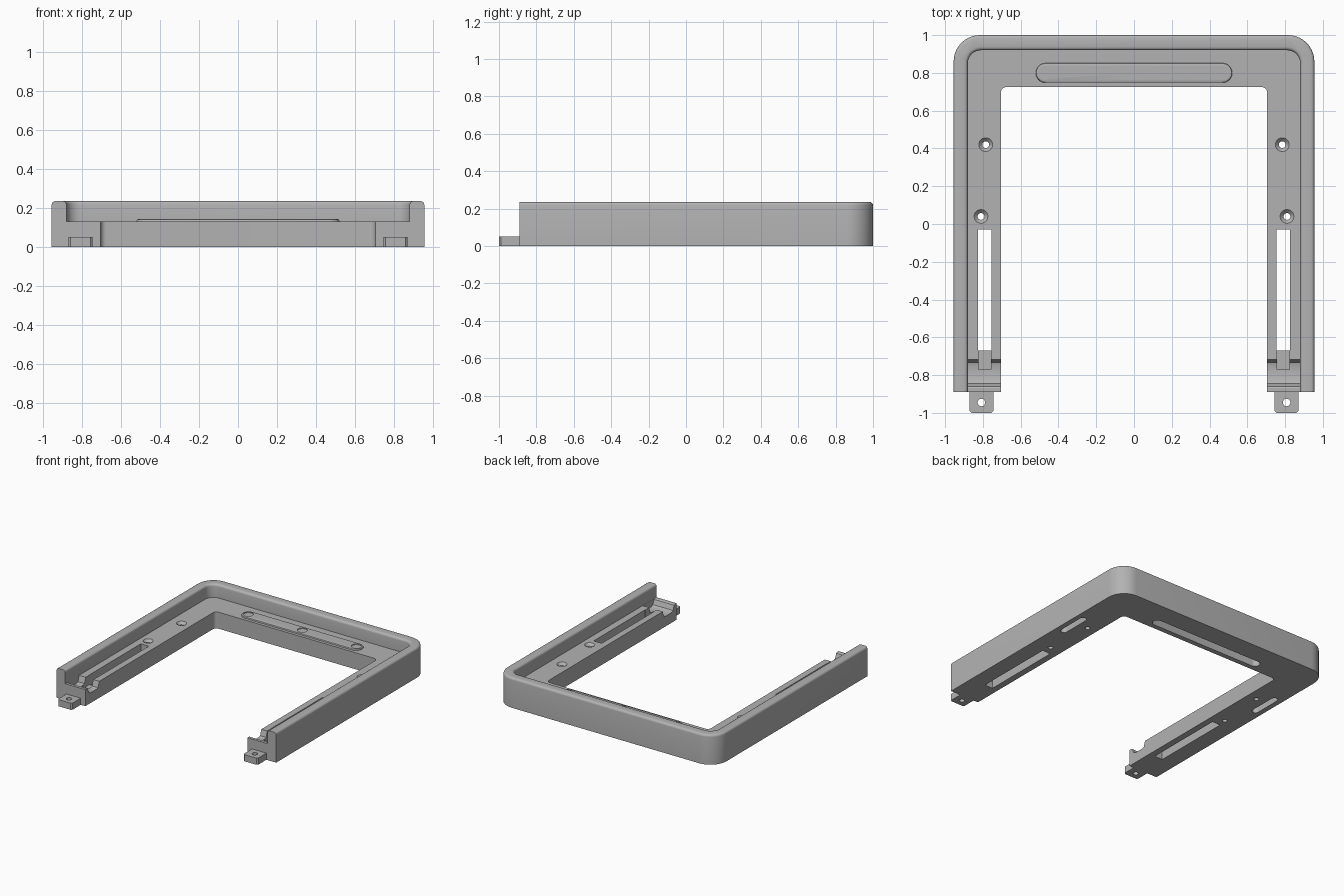
import bpy, bmesh, math

if "Cube" in bpy.data.objects:
    bpy.data.objects.remove(bpy.data.objects["Cube"])

grey = bpy.data.materials.new("warm_grey")
grey.diffuse_color = (0.45, 0.45, 0.45, 1)
grey.use_nodes = True
grey.node_tree.nodes["Principled BSDF"].inputs["Base Color"].default_value = grey.diffuse_color


def prism(name, pts, a, b, axis="z"):
    """Extrude a closed 2D outline along z (xy outline) or x (yz outline)."""
    place = (lambda p, h: (p[0], p[1], h)) if axis == "z" else (lambda p, h: (h, p[0], p[1]))
    bm = bmesh.new()
    face = bm.faces.new([bm.verts.new(place(p, a)) for p in pts])
    top = bmesh.ops.extrude_face_region(bm, geom=[face])["geom"]
    for v in (g for g in top if isinstance(g, bmesh.types.BMVert)):
        if axis == "z":
            v.co.z = b
        else:
            v.co.x = b
    bmesh.ops.recalc_face_normals(bm, faces=bm.faces)
    return to_object(name, bm)


def to_object(name, bm):
    mesh = bpy.data.meshes.new(name)
    bm.to_mesh(mesh)
    bm.free()
    mesh.materials.append(grey)
    ob = bpy.data.objects.new(name, mesh)
    bpy.context.collection.objects.link(ob)
    return ob


def arc(cx, cy, r, a0, a1, n=10):
    return [(cx + r * math.cos(math.radians(a0 + (a1 - a0) * i / n)),
             cy + r * math.sin(math.radians(a0 + (a1 - a0) * i / n))) for i in range(n + 1)]


def arch(hx, back, r, front):
    """Rectangle with its two back corners rounded, right to left."""
    return ([(hx, front)] + arc(hx - r, back - r, r, 0, 90)
            + arc(-hx + r, back - r, r, 90, 180) + [(-hx, front)])


def box(x0, x1, y0, y1):
    return [(x0, y0), (x1, y0), (x1, y1), (x0, y1)]


def circle(x, y, r):
    return arc(x, y, r, 0, 360, 24)[:-1]


def stadium(x, y, half, r, vertical=False):
    if vertical:
        return arc(x, y + half - r, r, 0, 180) + arc(x, y - half + r, r, 180, 360)
    return arc(x + half - r, y, r, -90, 90) + arc(x - half + r, y, r, 90, 270)


def combine(target, other, op="DIFFERENCE"):
    mod = target.modifiers.new("combine", "BOOLEAN")
    mod.operation, mod.object, mod.solver = op, other, "EXACT"
    bpy.context.view_layer.objects.active = target
    bpy.ops.object.modifier_apply(modifier=mod.name)
    bpy.data.objects.remove(other)


def bevel_edges(ob, test, width, segments):
    bm = bmesh.new()
    bm.from_mesh(ob.data)
    edges = [e for e in bm.edges if test(*[v.co for v in e.verts])]
    bmesh.ops.bevel(bm, geom=edges, offset=width, segments=segments, profile=0.5, affect="EDGES")
    bm.to_mesh(ob.data)
    bm.free()


# U-shaped frame: raised outer wall with an inner ledge
FRONT, TOP, LEDGE = -0.89, 0.235, 0.13
frame = prism("frame", arch(0.955, 1.0, 0.14, FRONT)
              + arch(0.705, 0.725, 0.03, FRONT)[::-1], 0, TOP)
combine(frame, prism("ledge_cutter", arch(0.88, 0.92, 0.07, -1.2), LEDGE, 0.4))
bevel_edges(frame, lambda a, b: min(a.z, b.z) > TOP - 0.001 and max(a.y, b.y) > FRONT + 0.01, 0.018, 4)

# Raised pad on the back ledge, hollow underneath, with three round dimples
pad = prism("back_pad", stadium(0, 0.8, 0.52, 0.052), 0.11, 0.142)
bevel_edges(pad, lambda a, b: min(a.z, b.z) > 0.141, 0.008, 2)
combine(frame, pad, "UNION")
combine(frame, prism("pad_hollow", stadium(0, 0.8, 0.49, 0.036), -0.1, 0.1))
for x in (-0.47, 0, 0.47):
    combine(frame, prism("dimple", circle(x, 0.8, 0.036), 0.136, 0.2))

for s in (-1, 1):
    # Front tab with a screw hole
    tab = prism("front_tab", [(s * x, y) for x, y in (
        (0.745, -0.87), (0.745, -0.99), (0.755, -1.0), (0.86, -1.0), (0.87, -0.99), (0.87, -0.87))], 0, 0.052)
    combine(frame, tab, "UNION")
    combine(frame, prism("tab_hole", circle(s * 0.808, -0.945, 0.02), -0.1, 0.2))

    # Dip across the ledge just behind its front lip
    dip = [(-0.718, 0.2), (-0.718, 0.13), (-0.732, 0.085), (-0.745, 0.08),
           (-0.825, 0.08), (-0.845, 0.09), (-0.86, 0.125), (-0.87, 0.131), (-0.87, 0.2)]
    combine(frame, prism("dip_cutter", dip, s * 0.6, s * 0.8795, "x"))

    # Long through slot and the groove that continues it into the dip
    combine(frame, prism("slot", box(*sorted((s * 0.755, s * 0.825)), -0.67, -0.03), -0.1, 0.3))
    combine(frame, prism("groove", box(*sorted((s * 0.757, s * 0.823)), -0.77, -0.66), 0.055, 0.3))

    # Countersunk screw holes in the ledge
    for x, y in ((0.785, 0.42), (0.81, 0.04)):
        combine(frame, prism("screw_hole", circle(s * x, y, 0.018), -0.1, 0.3))
        bm = bmesh.new()
        bmesh.ops.create_cone(bm, cap_ends=True, segments=24, radius1=0.017, radius2=0.038, depth=0.022)
        bmesh.ops.translate(bm, verts=bm.verts, vec=(s * x, y, 0.1205))
        combine(frame, to_object("countersink", bm))

    # Shallow pocket under each leg
    combine(frame, prism("under_pocket", stadium(s * 0.89, 0.39, 0.13, 0.025, True), -0.1, 0.06))

# Smooth shading with crisp edges
bpy.ops.object.select_all(action="DESELECT")
frame.select_set(True)
bpy.context.view_layer.objects.active = frame
bpy.ops.object.shade_smooth_by_angle(angle=math.radians(30))
